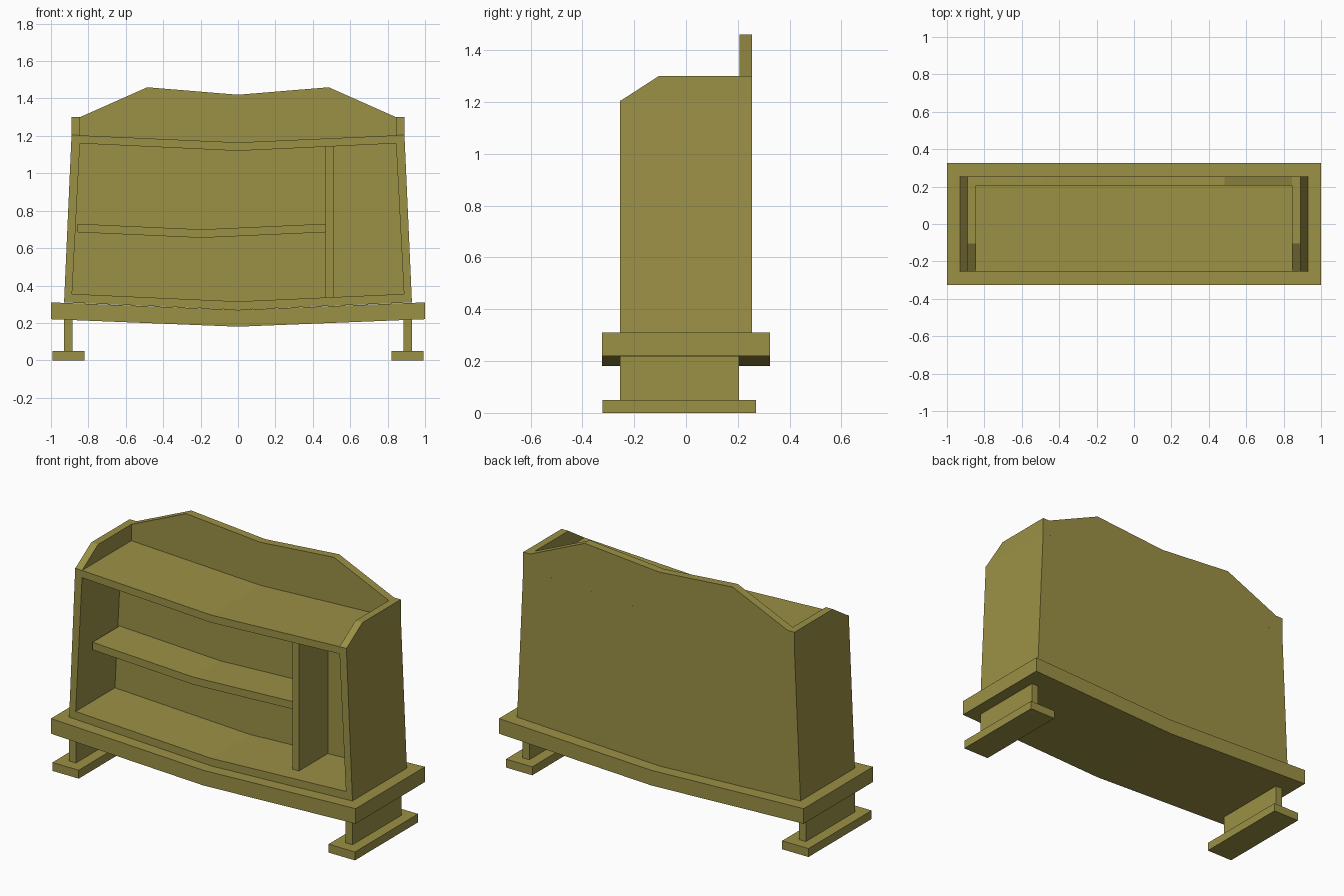
import bpy, bmesh
from mathutils import Vector

if "Cube" in bpy.data.objects:
    bpy.data.objects.remove(bpy.data.objects["Cube"])

mat = bpy.data.materials.new("olive_paint")
mat.diffuse_color = (0.33, 0.28, 0.06, 1)
mat.use_nodes = True
mat.node_tree.nodes["Principled BSDF"].inputs["Base Color"].default_value = mat.diffuse_color


def finish(name, bm):
    bmesh.ops.recalc_face_normals(bm, faces=bm.faces)
    mesh = bpy.data.meshes.new(name)
    bm.to_mesh(mesh)
    bm.free()
    mesh.materials.append(mat)
    ob = bpy.data.objects.new(name, mesh)
    bpy.context.collection.objects.link(ob)
    return ob


def loop(bm, pts, y):
    return [bm.verts.new((x, y, z)) for x, z in pts]


def bridge(bm, a, b):
    n = len(a)
    for i in range(n):
        j = (i + 1) % n
        bm.faces.new((a[i], a[j], b[j], b[i]))


def prism(name, pts, lo, hi, axis="y"):
    """Extrude an (x, z) profile along y, or a (y, z) profile along x."""
    bm = bmesh.new()
    a, b = loop(bm, pts, lo), loop(bm, pts, hi)
    bm.faces.new(a)
    bm.faces.new(b)
    bridge(bm, a, b)
    if axis == "x":
        for v in bm.verts:
            v.co = Vector((v.co.y, v.co.x, v.co.z))
    return finish(name, bm)


def sagged(x0, x1, x2, x3, z0, z1, sag):
    """Six-point outline, bottom and top dipping in the middle."""
    mid = (x0 + x1) / 2
    return [(x0, z0), (mid, z0 - sag), (x1, z0),
            (x3, z1), (mid, z1 - sag), (x2, z1)]


def rect(a0, a1, z0, z1):
    return [(a0, z0), (a1, z0), (a1, z1), (a0, z1)]


# Plinth slab
prism("base_slab", sagged(-1, 1, -1, 1, 0.22, 0.31, 0.04), -0.325, 0.325)

# Tapered case with open front cavity
outer = sagged(-0.93, 0.93, -0.89, 0.89, 0.31, 1.205, 0.04)
inner = sagged(-0.887, 0.887, -0.845, 0.845, 0.355, 1.16, 0.04)
bm = bmesh.new()
back, front = loop(bm, outer, 0.255), loop(bm, outer, -0.255)
rim, deep = loop(bm, inner, -0.255), loop(bm, inner, 0.113)
bm.faces.new(back)
for a, b in ((back, front), (front, rim), (rim, deep)):
    bridge(bm, a, b)
bm.faces.new(deep)
finish("case", bm)

# Interior shelf and divider
prism("shelf", sagged(-0.857, 0.467, -0.857, 0.467, 0.685, 0.73, 0.03), -0.14, 0.113)
prism("divider", [(0.467, 0.335), (0.51, 0.337), (0.51, 1.144), (0.467, 1.142)],
      -0.155, 0.113)

# Raised backboard
prism("backboard", [(-0.845, 1.203), (0, 1.165), (0.845, 1.203), (0.845, 1.30),
                    (0.485, 1.46), (0, 1.42), (-0.485, 1.46), (-0.845, 1.30)],
      0.207, 0.255)

# Cheeks, legs and feet on both sides
cheek = [(-0.255, 1.203), (0.255, 1.203), (0.255, 1.30), (-0.105, 1.30)]
for side, s in (("left", -1), ("right", 1)):
    prism(side + "_cheek", cheek, s * 0.845, s * 0.89, "x")
    prism(side + "_leg", rect(-0.255, 0.205, 0.05, 0.22), s * 0.885, s * 0.93, "x")
    prism(side + "_foot", rect(-0.322, 0.27, 0, 0.05), s * 0.82, s * 0.993, "x")
